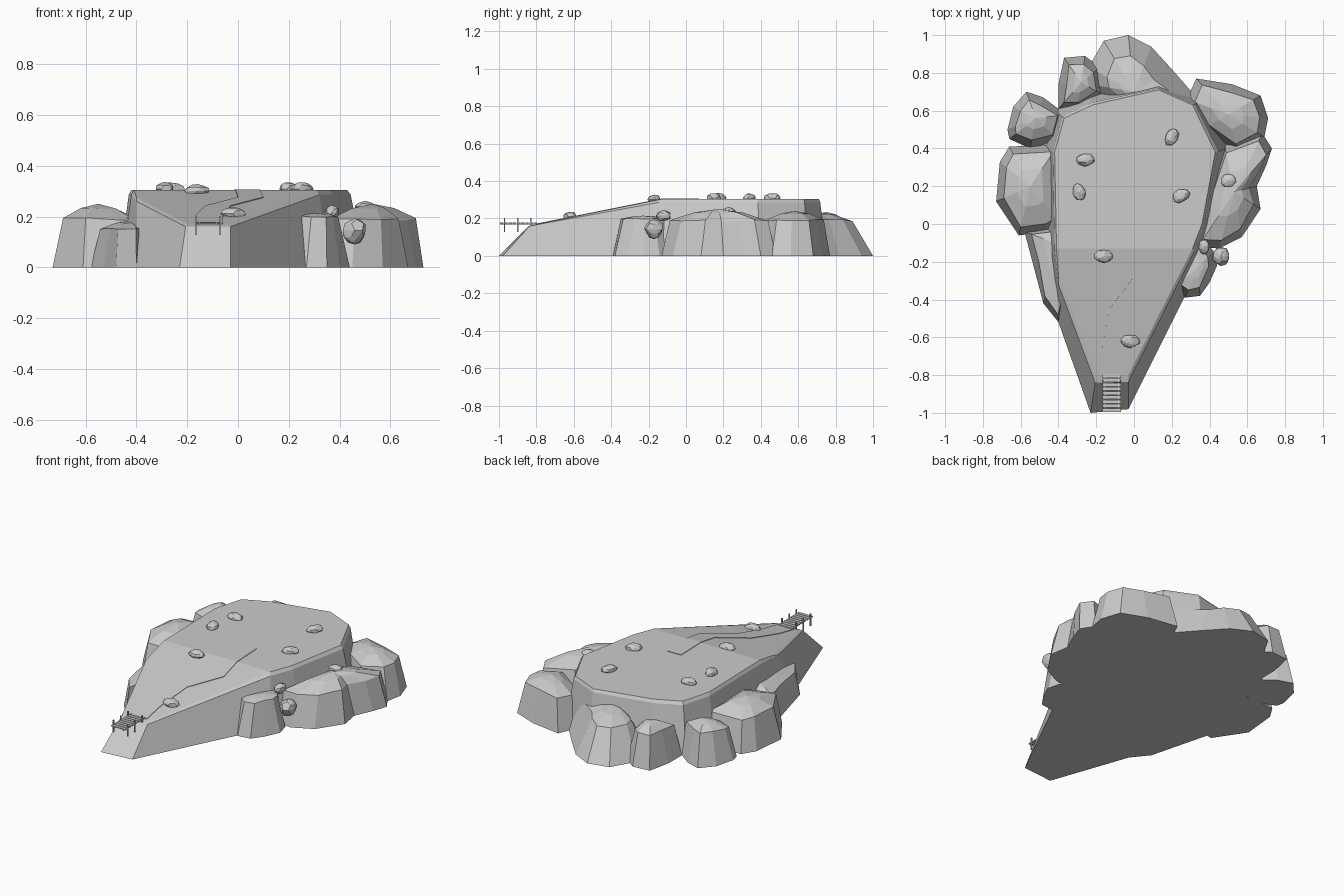
import bpy
import bmesh
import math
import random
from mathutils import Vector

cube = bpy.data.objects.get("Cube")
if cube:
    bpy.data.objects.remove(cube, do_unlink=True)

random.seed(4)

stone = bpy.data.materials.new("stone_grey")
stone.use_nodes = True
GREY = (0.6, 0.6, 0.6, 1)
stone.diffuse_color = GREY
stone.node_tree.nodes["Principled BSDF"].inputs["Base Color"].default_value = GREY


def finish(name, bm):
    """Turn a bmesh into a flat shaded object."""
    bmesh.ops.recalc_face_normals(bm, faces=bm.faces)
    mesh = bpy.data.meshes.new(name)
    bm.to_mesh(mesh)
    bm.free()
    mesh.materials.append(stone)
    obj = bpy.data.objects.new(name, mesh)
    bpy.context.scene.collection.objects.link(obj)
    return obj


def bridge(bm, lower, upper):
    """Join two rings of equal length with quads."""
    count = len(lower)
    for i in range(count):
        j = (i + 1) % count
        bm.faces.new((lower[i], lower[j], upper[j], upper[i]))


def ground_height(y):
    """Height of the ramp and the flat plateau behind it."""
    return min(0.304, 0.17 + 0.2 * (y + 0.8))


def plateau(top, base):
    """Sloping plateau with a thin rim and flared walls."""
    bm = bmesh.new()
    floor, rim, crown = [], [], []
    for (tx, ty), (bx, by) in zip(top, base):
        z = ground_height(ty)
        edge = Vector((tx, ty, z))
        foot = Vector((bx, by, 0))
        lip = edge.lerp(foot, 0.2)
        lip.z = z * 0.94
        floor.append(bm.verts.new(foot))
        rim.append(bm.verts.new(lip))
        crown.append(bm.verts.new(edge))
    bridge(bm, floor, rim)
    bridge(bm, rim, crown)
    bm.faces.new(floor)
    bm.faces.new(crown[:3] + crown[-2:])
    bm.faces.new(crown[2:-1])
    return finish("plateau", bm)


def crag(name, outline, peak, rim_height=0.19, inset=0.045):
    """Rock with tapered walls and a faceted domed top."""
    bm = bmesh.new()
    summit = Vector(peak)
    floor, rim, dome = [], [], []
    for x, y in outline:
        foot = Vector((x, y, 0))
        inward = Vector((summit.x - x, summit.y - y, 0)).normalized()
        edge = foot + inward * inset
        edge.z = rim_height + random.uniform(-0.006, 0.006)
        shoulder = edge.lerp(summit, 0.5)
        shoulder.z = edge.z + (summit.z - edge.z) * 0.7
        floor.append(bm.verts.new(foot))
        rim.append(bm.verts.new(edge))
        dome.append(bm.verts.new(shoulder))
    bridge(bm, floor, rim)
    bridge(bm, rim, dome)
    bm.faces.new(floor)
    top = bm.verts.new(summit)
    for i, vert in enumerate(dome):
        bm.faces.new((vert, dome[(i + 1) % len(dome)], top))
    return finish(name, bm)


def boulder(name, x, y, z, size, turn=0.0):
    """Small irregular faceted stone."""
    bm = bmesh.new()
    bmesh.ops.create_icosphere(bm, subdivisions=2, radius=1)
    for vert in bm.verts:
        vert.co *= random.uniform(0.88, 1.08)
        vert.co = Vector((vert.co.x * size[0], vert.co.y * size[1], vert.co.z * size[2]))
    obj = finish(name, bm)
    obj.location = (x, y, z)
    obj.rotation_euler.z = turn
    return obj


def box(bm, centre, size):
    made = bmesh.ops.create_cube(bm, size=1)
    for vert in made["verts"]:
        vert.co = Vector([c + v * s for c, v, s in zip(centre, vert.co, size)])


# Main landform
plateau(
    top=[(-.2, -.8), (-.03, -.8), (.31, -.13), (.36, 0), (.43, .38), (.31, .63), (.22, .67),
         (.13, .71), (-.22, .63), (-.37, .56), (-.42, .38), (-.41, -.13), (-.4, -.27)],
    base=[(-.23, -1), (-.03, -.98), (.36, -.2), (.42, 0), (.5, .4), (.36, .65), (.25, .7),
          (.13, .75), (-.25, .69), (-.42, .6), (-.47, .4), (-.46, -.2), (-.4, -.52)])

# Crags around the foot, from the front left clockwise
crag("left_front_crag",
     [(-.4, -.52), (-.48, -.42), (-.53, -.23), (-.58, -.04), (-.38, 0), (-.34, -.3)],
     (-.42, -.1, .185), rim_height=.155, inset=.04)
crag("left_middle_crag",
     [(-.61, -.06), (-.73, .12), (-.71, .33), (-.66, .41), (-.4, .42), (-.38, 0), (-.45, -.04)],
     (-.55, .2, .25))
crag("left_back_crag",
     [(-.66, .45), (-.67, .5), (-.64, .62), (-.57, .7), (-.48, .67), (-.36, .58), (-.4, .44), (-.55, .4)],
     (-.52, .56, .235))
crag("back_left_crag",
     [(-.4, .61), (-.4, .74), (-.37, .88), (-.26, .89), (-.18, .83), (-.16, .68), (-.3, .6)],
     (-.28, .75, .235))
crag("back_crag",
     [(-.24, .74), (-.24, .83), (-.16, .97), (-.03, 1), (.09, .94), (.2, .82), (.34, .66), (.2, .6), (-.15, .6)],
     (0, .7, .235), inset=.11)
crag("right_back_crag",
     [(.28, .66), (.33, .77), (.52, .74), (.67, .68), (.71, .56), (.69, .46), (.55, .38), (.36, .5)],
     (.5, .58, .24))
crag("right_middle_crag",
     [(.68, .48), (.73, .4), (.7, .31), (.65, .2), (.67, .08), (.57, -.07), (.45, -.13), (.34, -.12), (.36, .1), (.48, .42)],
     (.53, .17, .25))
crag("right_front_crag",
     [(.34, -.06), (.42, -.14), (.44, -.22), (.4, -.31), (.35, -.38), (.27, -.39), (.2, -.34), (.25, -.15)],
     (.34, -.23, .215), rim_height=.2)

# Loose boulders on the ground
for i, (x, y, turn) in enumerate([(-.26, .34, 0), (-.29, .17, 2), (.25, .15, .5),
                                  (.2, .46, 1.2), (-.16, -.17, 0), (-.02, -.62, 0)]):
    boulder(f"plateau_boulder_{i}", x, y, ground_height(y) + .005, (.05, .034, .027), turn)
boulder("hanging_boulder", .46, -.17, .145, (.048, .05, .052))
boulder("ledge_boulder_front", .37, -.12, .215, (.03, .04, .03))
boulder("ledge_boulder_back", .5, .23, .24, (.04, .035, .02))

# Thin path up the ramp
bm = bmesh.new()
rows = []
for left, right, y in [(-.17, -.06, -.8), (-.17, -.06, -.66), (-.13, -.03, -.45),
                       (0, .1, -.28), (-.01, .085, -.13), (-.015, .075, .07)]:
    z = ground_height(y) + .003
    rows.append([bm.verts.new((x, y, z)) for x in (left, right)])
for (a, b), (d, c) in zip(rows, rows[1:]):
    bm.faces.new((a, b, c, d))
path = finish("path", bm)
thickness = path.modifiers.new("thickness", "SOLIDIFY")
thickness.thickness = .004

# Jetty: planks on two beams with posts
MIDDLE = -.118
bm = bmesh.new()
for i in range(9):
    box(bm, (MIDDLE, -.985 + i * .0225, .176), (.096, .018, .005))
finish("jetty_planks", bm)
beams, posts = bmesh.new(), bmesh.new()
for side in (-1, 1):
    box(beams, (MIDDLE + side * .035, -.895, .171), (.006, .2, .006))
    for y in (-.97, -.9, -.83):
        box(posts, (MIDDLE + side * .048, y, .165), (.007, .007, .075))
finish("jetty_beams", beams)
finish("jetty_posts", posts)
